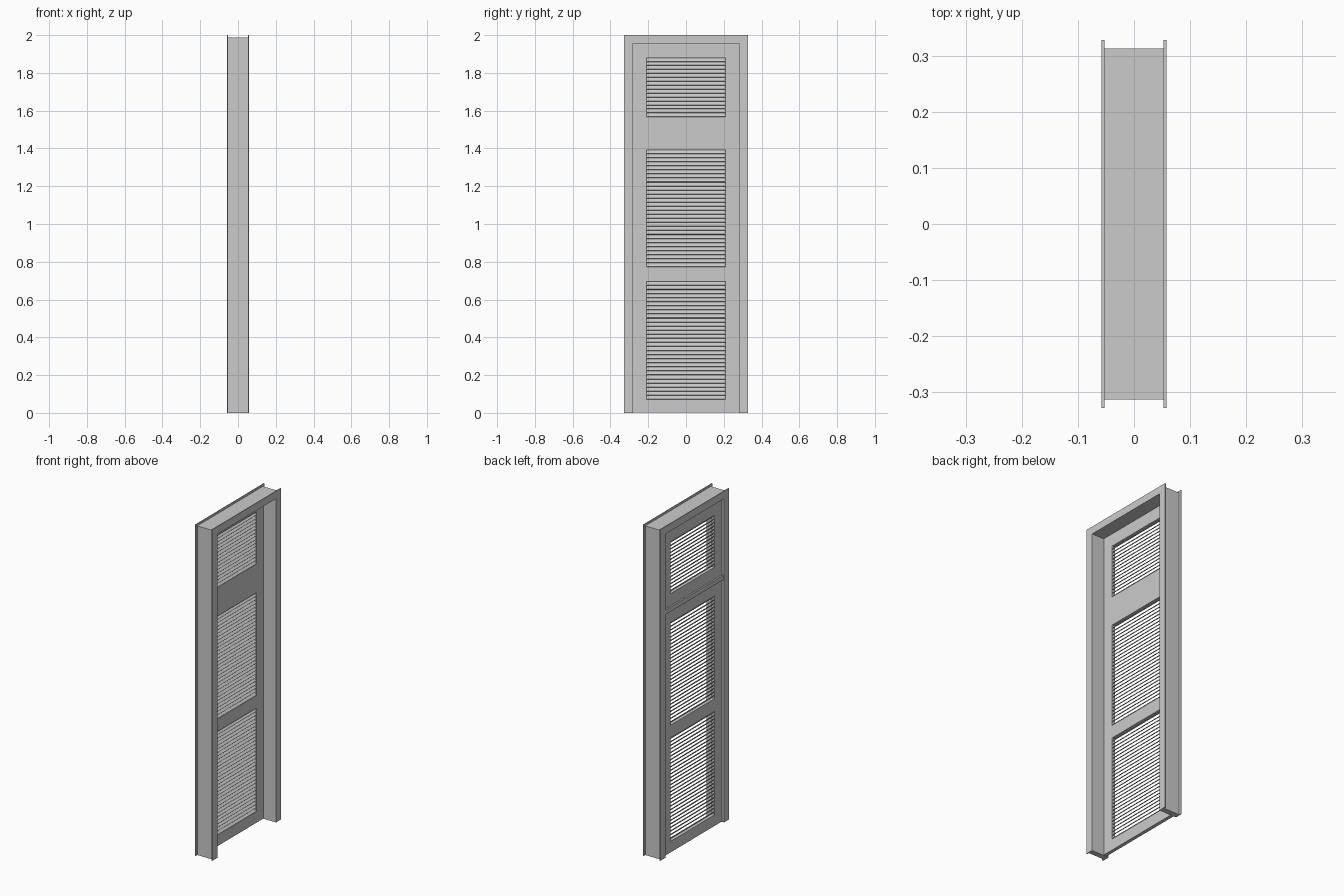
import bpy, bmesh, math
from mathutils import Matrix, Vector

if "Cube" in bpy.data.objects:
    bpy.data.objects.remove(bpy.data.objects["Cube"])

paint = bpy.data.materials.new("grey_paint")
paint.diffuse_color = (0.6, 0.6, 0.6, 1)
paint.use_nodes = True
paint.node_tree.nodes["Principled BSDF"].inputs["Base Color"].default_value = paint.diffuse_color


def finish(bm, name):
    bmesh.ops.recalc_face_normals(bm, faces=bm.faces)
    mesh = bpy.data.meshes.new(name)
    bm.to_mesh(mesh)
    bm.free()
    mesh.materials.append(paint)
    obj = bpy.data.objects.new(name, mesh)
    bpy.context.collection.objects.link(obj)
    return obj


def pierced_board(name, x0, x1, ys, zs, holes=()):
    """Upright board of grid cells, thick from x0 to x1, with (column, row) cells left open."""
    bm = bmesh.new()
    v = [[bm.verts.new((x0, y, z)) for z in zs] for y in ys]
    for i in range(len(ys) - 1):
        for j in range(len(zs) - 1):
            if (i, j) not in holes:
                bm.faces.new((v[i][j], v[i + 1][j], v[i + 1][j + 1], v[i][j + 1]))
    bmesh.ops.recalc_face_normals(bm, faces=bm.faces)
    ext = bmesh.ops.extrude_face_region(bm, geom=bm.faces[:], use_keep_orig=True)
    moved = [g for g in ext["geom"] if isinstance(g, bmesh.types.BMVert)]
    bmesh.ops.translate(bm, verts=moved, vec=(x1 - x0, 0, 0))
    return finish(bm, name)


def louvres(name, x, half_y, z0, z1, pitch):
    """Stack of slats sloping down towards +x."""
    bm = bmesh.new()
    n = round((z1 - z0) / pitch)
    step = (z1 - z0) / n
    for k in range(n):
        m = (Matrix.Translation((x, 0, z0 + (k + 0.5) * step))
             @ Matrix.Rotation(math.radians(45), 4, 'Y')
             @ Matrix.Diagonal(Vector((0.0265, 2 * half_y, 0.004, 1))))
        bmesh.ops.create_cube(bm, size=1, matrix=m)
    return finish(bm, name)


OUT, LIP = 0.058, 0.0055       # half depth of the frame, casing thickness
INNER, TOP = 0.28, 1.955       # clear opening of the frame
BACK, FACE = -0.045, -0.024    # door leaf thickness range
HOLE = 0.21                    # half width of the louvred openings

# Door lining and the flat casings on both sides of the wall
pierced_board("frame_lining", -OUT + LIP, OUT - LIP,
              (-0.313, -INNER, INNER, 0.313), (0, TOP, 1.988), {(1, 0)})
for name, a, b in (("casing_left", -OUT, -OUT + LIP), ("casing_right", OUT - LIP, OUT)):
    pierced_board(name, a, b, (-0.3275, -INNER, INNER, 0.3275), (0, TOP, 2.0), {(1, 0)})

# Door leaf with two openings, fixed panel above with one
cols = (-INNER, -HOLE, HOLE, INNER)
pierced_board("door_leaf", BACK, FACE, cols,
              (0.003, 0.07, 0.695, 0.772, 1.392, 1.465), {(1, 1), (1, 3)})
pierced_board("top_panel", BACK, FACE, cols, (1.492, 1.566, 1.88, TOP), {(1, 1)})

# Transom bar between them, standing proud at the back
pierced_board("transom_bar", -0.054, FACE, (-INNER, INNER), (1.465, 1.492))

# Slats
mid = (BACK + FACE) / 2
for name, z0, z1 in (("lower_louvres", 0.07, 0.695), ("middle_louvres", 0.772, 1.392),
                     ("top_louvres", 1.566, 1.88)):
    louvres(name, mid, HOLE, z0, z1, 0.0215)
